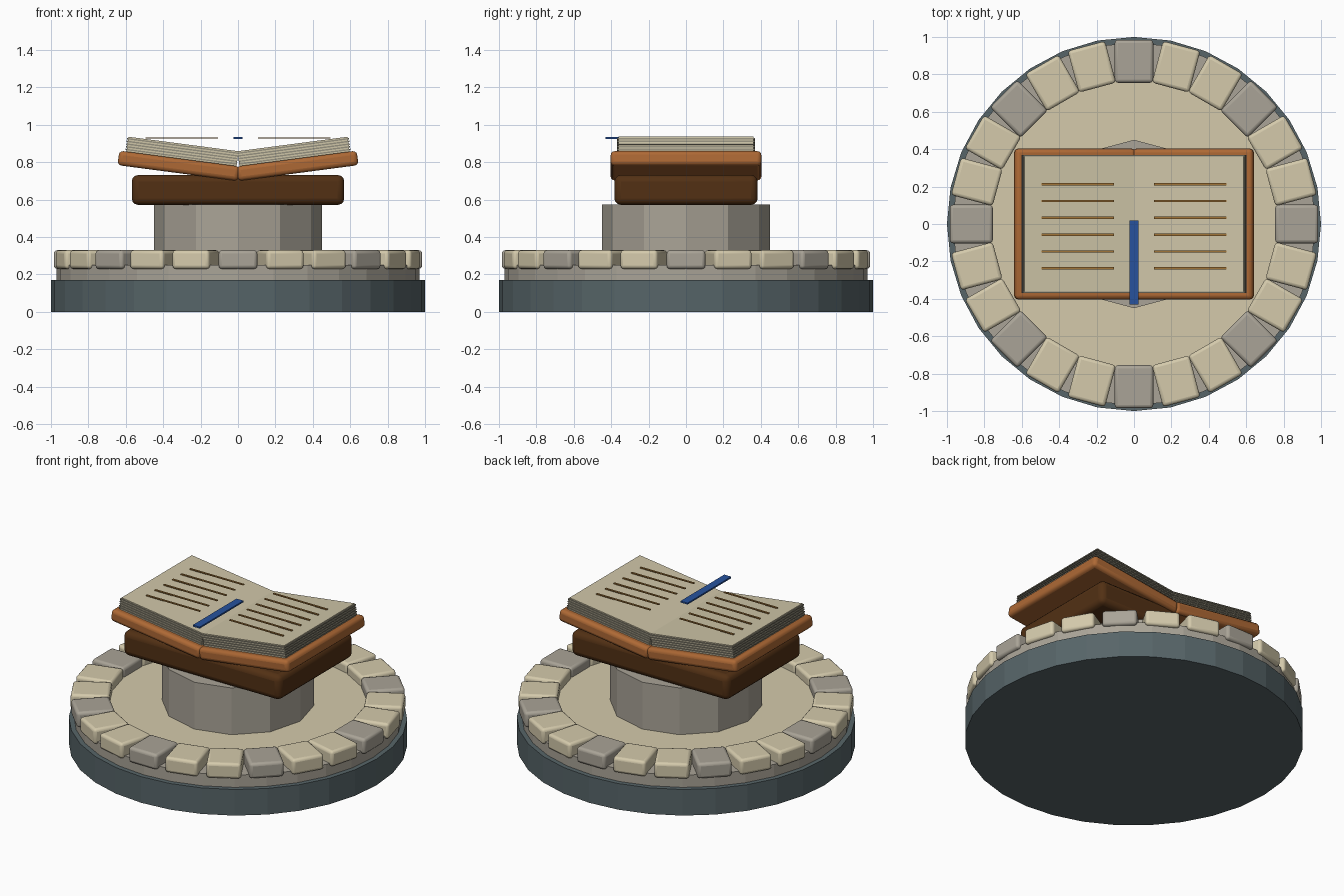
import bpy, math
from mathutils import Matrix, Vector

if "Cube" in bpy.data.objects:
    bpy.data.objects.remove(bpy.data.objects["Cube"])


def material(name, rgb):
    m = bpy.data.materials.new(name)
    m.diffuse_color = (*rgb, 1)
    m.use_nodes = True
    m.node_tree.nodes["Principled BSDF"].inputs["Base Color"].default_value = m.diffuse_color
    return m


SLATE = material("slate", (0.095, 0.13, 0.14))
STONE = material("grey_stone", (0.40, 0.37, 0.31))
SAND = material("sandstone", (0.66, 0.59, 0.41))
PAPER = material("paper", (0.62, 0.56, 0.39))
SHADE = material("paper_shade", (0.30, 0.28, 0.21))
LEATHER = material("tan_leather", (0.42, 0.14, 0.035))
DARK = material("dark_leather", (0.085, 0.03, 0.007))
BLUE = material("ribbon_blue", (0.02, 0.085, 0.34))
INK = material("ink_gold", (0.36, 0.18, 0.04))


def cylinder(name, radius, z0, z1, sides, mat):
    bpy.ops.mesh.primitive_cylinder_add(vertices=sides, radius=radius, depth=z1 - z0,
                                        location=(0, 0, (z0 + z1) / 2))
    ob = bpy.context.object
    ob.name = name
    ob.data.materials.append(mat)
    return ob


def box(name, lo, hi, mat, bevel=0, matrix=Matrix()):
    """Box between two corners, optionally moved by a matrix and rounded."""
    lo, hi = Vector(lo), Vector(hi)
    bpy.ops.mesh.primitive_cube_add(size=1)
    ob = bpy.context.object
    ob.name = name
    ob.data.transform(Matrix.Translation((lo + hi) / 2) @ Matrix.Diagonal((*(hi - lo), 1)))
    ob.matrix_world = matrix
    ob.data.materials.append(mat)
    if bevel:
        mod = ob.modifiers.new("rounding", "BEVEL")
        mod.width = bevel
        mod.segments = 3
        bpy.ops.object.shade_smooth_by_angle(angle=math.radians(35))
    return ob


# Round plinth
cylinder("plinth_base", 1.0, 0, 0.17, 32, SLATE)
cylinder("plinth_ring", 0.97, 0.17, 0.25, 32, STONE)
cylinder("plinth_floor", 0.78, 0.25, 0.27, 32, SAND)
cylinder("pedestal", 0.45, 0.27, 0.575, 12, STONE)

# Rim of blocks, every third one grey
for i in range(24):
    box("rim_block", (0.755, -0.103, 0.23), (0.985, 0.103, 0.33),
        SAND if i % 3 else STONE, 0.018, Matrix.Rotation(math.radians(15 * i), 4, "Z"))

# Closed book under the open one
box("lower_book", (-0.568, -0.383, 0.572), (0.568, 0.383, 0.732), DARK, 0.035)

# Open book: each half hinges on the spine and rises outward
SHEETS = 11
for side in (-1, 1):
    hinge = Matrix.Translation((0, 0, 0.70)) @ Matrix.Rotation(math.radians(-7.5 * side), 4, "Y")

    def span(a, b):
        return sorted((a * side, b * side))

    x0, x1 = span(0, 0.65)
    box("book_cover", (x0, -0.403, 0), (x1, 0.403, 0.078), LEATHER, 0.022, hinge)

    # Page block of alternating light and shaded sheets
    step = 0.080 / SHEETS
    for k in range(SHEETS):
        shaded = k % 2
        grow = 0.006 if shaded else 0
        x0, x1 = span(0.018, 0.612 + grow)
        z = 0.078 + k * step
        box("page_sheet", (x0, -0.362 - grow, z), (x1, 0.362 + grow, z + step),
            SHADE if shaded else PAPER, 0, hinge)

    # Written lines
    x0, x1 = span(0.107, 0.495)
    for row in range(6):
        y = 0.213 - 0.09 * row
        box("text_line", (x0, y - 0.006, 0.926), (x1, y + 0.006, 0.932), INK)

# Ribbon bookmark
box("bookmark", (-0.025, -0.43, 0.924), (0.025, 0.02, 0.934), BLUE)
